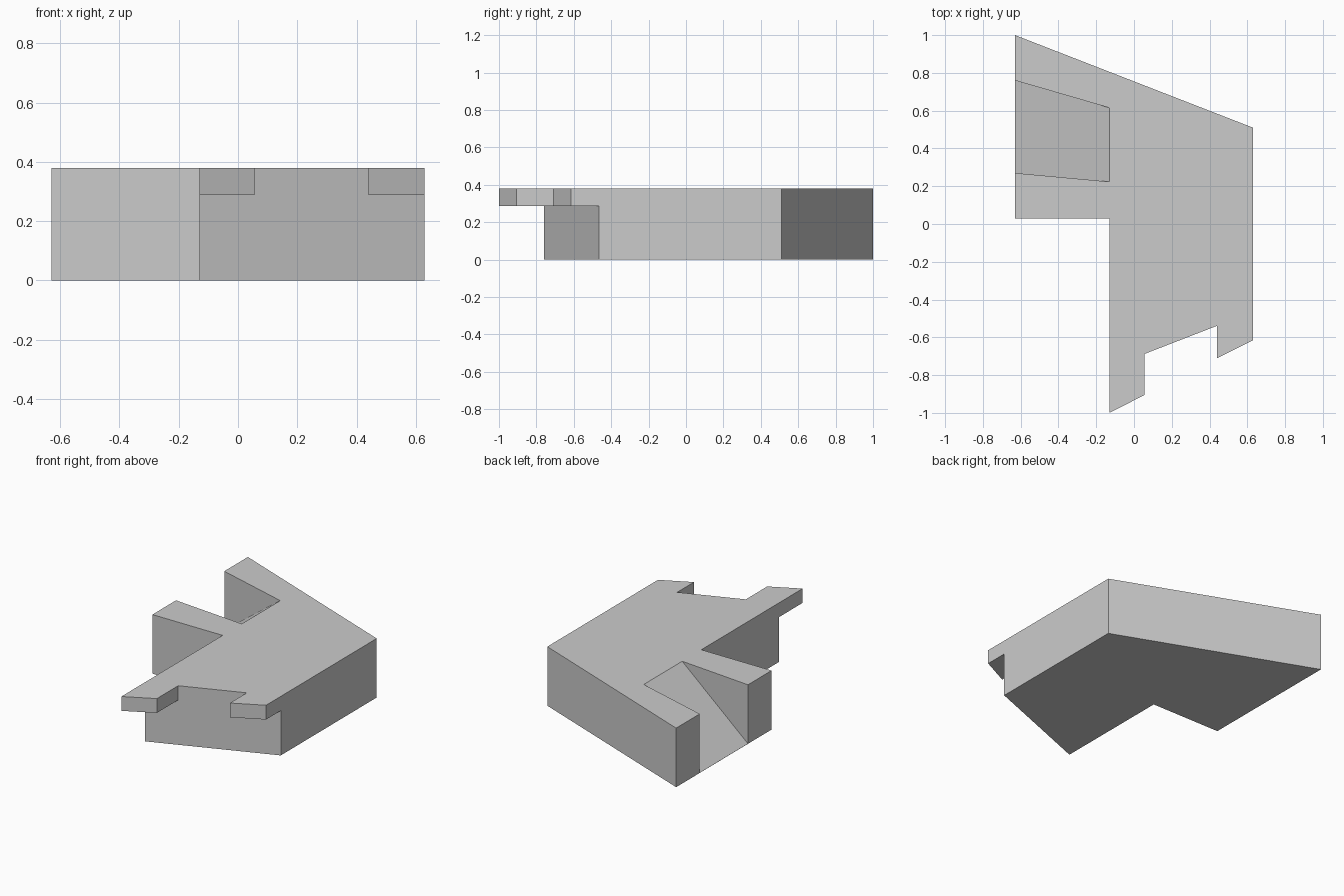
import bpy, bmesh

if "Cube" in bpy.data.objects:
    bpy.data.objects.remove(bpy.data.objects["Cube"])

HEIGHT = 0.38
TAB_Z = 0.288
LEFT, INNER, RIGHT = -0.63, -0.13, 0.63


def loft(name, lower, upper):
    """Closed solid between two matching point loops."""
    bm = bmesh.new()
    a = [bm.verts.new(p) for p in lower]
    b = [bm.verts.new(p) for p in upper]
    bm.faces.new(a[::-1])
    bm.faces.new(b)
    n = len(a)
    for i in range(n):
        j = (i + 1) % n
        bm.faces.new((a[i], a[j], b[j], b[i]))
    bmesh.ops.recalc_face_normals(bm, faces=bm.faces)
    mesh = bpy.data.meshes.new(name)
    bm.to_mesh(mesh)
    bm.free()
    ob = bpy.data.objects.new(name, mesh)
    bpy.context.collection.objects.link(ob)
    return ob


def prism(name, outline, z0, z1):
    return loft(name, [(x, y, z0) for x, y in outline],
                [(x, y, z1) for x, y in outline])


def cut(target, cutter):
    cutter.hide_render = True
    mod = target.modifiers.new("cut", 'BOOLEAN')
    mod.operation = 'DIFFERENCE'
    mod.solver = 'EXACT'
    mod.object = cutter
    bpy.context.view_layer.objects.active = target
    bpy.ops.object.modifier_apply(modifier=mod.name)
    bpy.data.objects.remove(cutter)


def front_y(x):
    """Slanted front wall of the block."""
    return -0.76 + (x - INNER) * 0.295 / 0.76


# Main block, including the two front tabs
block = prism("main_block", [
    (LEFT, 1.0), (LEFT, 0.03), (INNER, 0.03), (INNER, -1.0),
    (0.056, -0.905), (0.056, front_y(0.056)), (0.44, front_y(0.44)),
    (0.44, -0.71), (RIGHT, -0.615), (RIGHT, 0.51)], 0, HEIGHT)

# Clear the space underneath the tabs
x0, x1 = INNER - 0.2, RIGHT + 0.2
cut(block, prism("undercut", [
    (x0, front_y(x0)), (x0, -1.3), (x1, -1.3), (x1, front_y(x1))], -0.1, TAB_Z))


# Tapered ramp slot, rising from the left edge to the top surface
def slot_side(y_outer, y_inner):
    def point(x, z):
        t = (x - LEFT) / (INNER - LEFT)
        return (x, y_outer + t * (y_inner - y_outer), z)

    def ramp(x):
        return 0.0008 + (x - LEFT) / (INNER - LEFT) * (HEIGHT - 0.0008)

    a, b = LEFT - 0.1, INNER + 0.1
    return [point(a, ramp(a)), point(b, ramp(b)), point(a, ramp(b))]


cut(block, loft("ramp_slot", slot_side(0.27, 0.224), slot_side(0.76, 0.615)))
